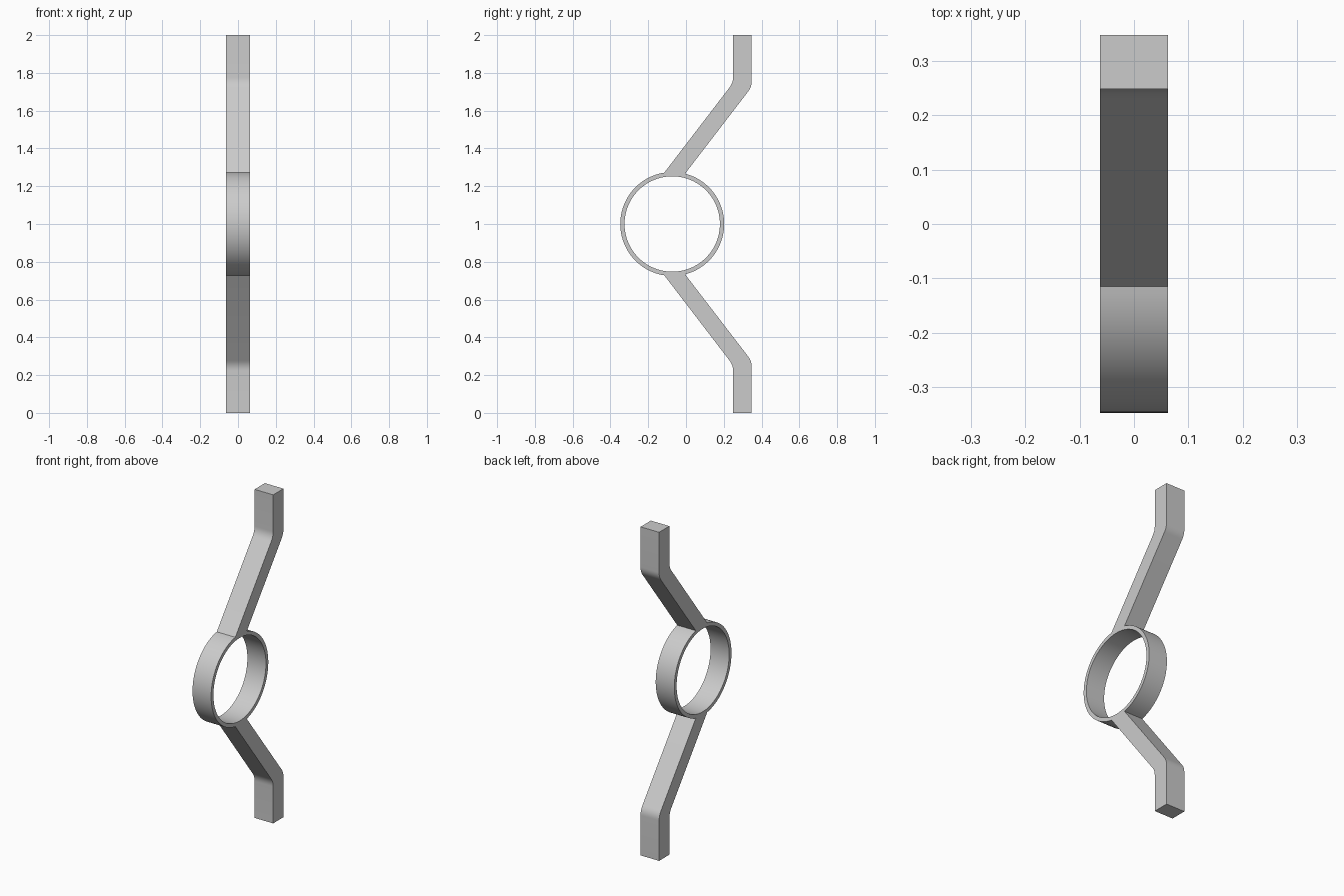
import bpy
import bmesh
from math import cos, sin, pi, atan2
from mathutils import Matrix, Vector

cube = bpy.data.objects.get("Cube")
if cube:
    bpy.data.objects.remove(cube, do_unlink=True)

HALF_WIDTH = 0.0625
CENTRE = Vector((-0.073, 0))      # ring centre (depth, height above middle)
OUTER, INNER = 0.275, 0.2525


def arc(radius, start, end, steps):
    """Points along the ring between two angles."""
    angles = [start + (end - start) * i / steps for i in range(steps + 1)]
    return [CENTRE + radius * Vector((cos(a), sin(a))) for a in angles]


def rounded(before, corner, after, size=0.03, steps=6):
    """Soft bend in place of a sharp corner."""
    a = corner + (before - corner).normalized() * size
    b = corner + (after - corner).normalized() * size
    ts = [i / steps for i in range(steps + 1)]
    return [a * (1 - t) ** 2 + corner * 2 * t * (1 - t) + b * t * t for t in ts]


# Arm outline: back edge going up, front edge coming down
back_root, back_bend, back_tip = map(Vector, ((-0.005, 0.2665), (0.348, 0.726), (0.348, 1)))
front_tip, front_bend, front_root = map(Vector, ((0.249, 1), (0.249, 0.747), (-0.115, 0.2717)))
back_angle = atan2(*reversed(back_root - CENTRE))
front_angle = atan2(*reversed(front_root - CENTRE))

# Upper half of the silhouette, mirrored for the lower half
upper = arc(OUTER, 0, back_angle, 24)
upper += rounded(back_root, back_bend, back_tip) + [back_tip, front_tip]
upper += rounded(front_tip, front_bend, front_root)
upper += arc(OUTER, front_angle, pi, 24)
lower = [Vector((p.x, -p.y)) for p in reversed(upper[1:-1])]
hole = arc(INNER, 0, 2 * pi, 96)[:-1]

# Filled profile with the round hole, extruded to full width
profile = bpy.data.curves.new("bracket_profile", "CURVE")
profile.dimensions = "2D"
profile.fill_mode = "BOTH"
profile.extrude = HALF_WIDTH
for loop in (upper + lower, hole):
    spline = profile.splines.new("POLY")
    spline.points.add(len(loop) - 1)
    for point, p in zip(spline.points, loop):
        point.co = (p.x, p.y, 0, 1)
    spline.use_cyclic_u = True
helper = bpy.data.objects.new("bracket_profile", profile)
bpy.context.collection.objects.link(helper)
bpy.context.view_layer.update()
mesh = bpy.data.meshes.new_from_object(helper)
bpy.data.objects.remove(helper, do_unlink=True)

# Stand the profile upright, then weld it into one solid
mesh.transform(Matrix(((0, 0, 1, 0), (1, 0, 0, 0), (0, 1, 0, 1), (0, 0, 0, 1))))
bm = bmesh.new()
bm.from_mesh(mesh)
bmesh.ops.remove_doubles(bm, verts=bm.verts, dist=0.0001)
bmesh.ops.recalc_face_normals(bm, faces=bm.faces)
bm.to_mesh(mesh)
bm.free()

bracket = bpy.data.objects.new("ring_with_bent_arms", mesh)
mesh.name = "ring_with_bent_arms"
bpy.context.collection.objects.link(bracket)

# Plain grey
grey = bpy.data.materials.new("light_grey")
grey.use_nodes = True
colour = (0.6, 0.6, 0.6, 1)
grey.diffuse_color = colour
grey.node_tree.nodes["Principled BSDF"].inputs["Base Color"].default_value = colour
mesh.materials.clear()
mesh.materials.append(grey)

# Smooth ring and bends, crisp edges
bpy.ops.object.select_all(action="DESELECT")
bracket.select_set(True)
bpy.context.view_layer.objects.active = bracket
bpy.ops.object.shade_smooth_by_angle(angle=pi / 6)
